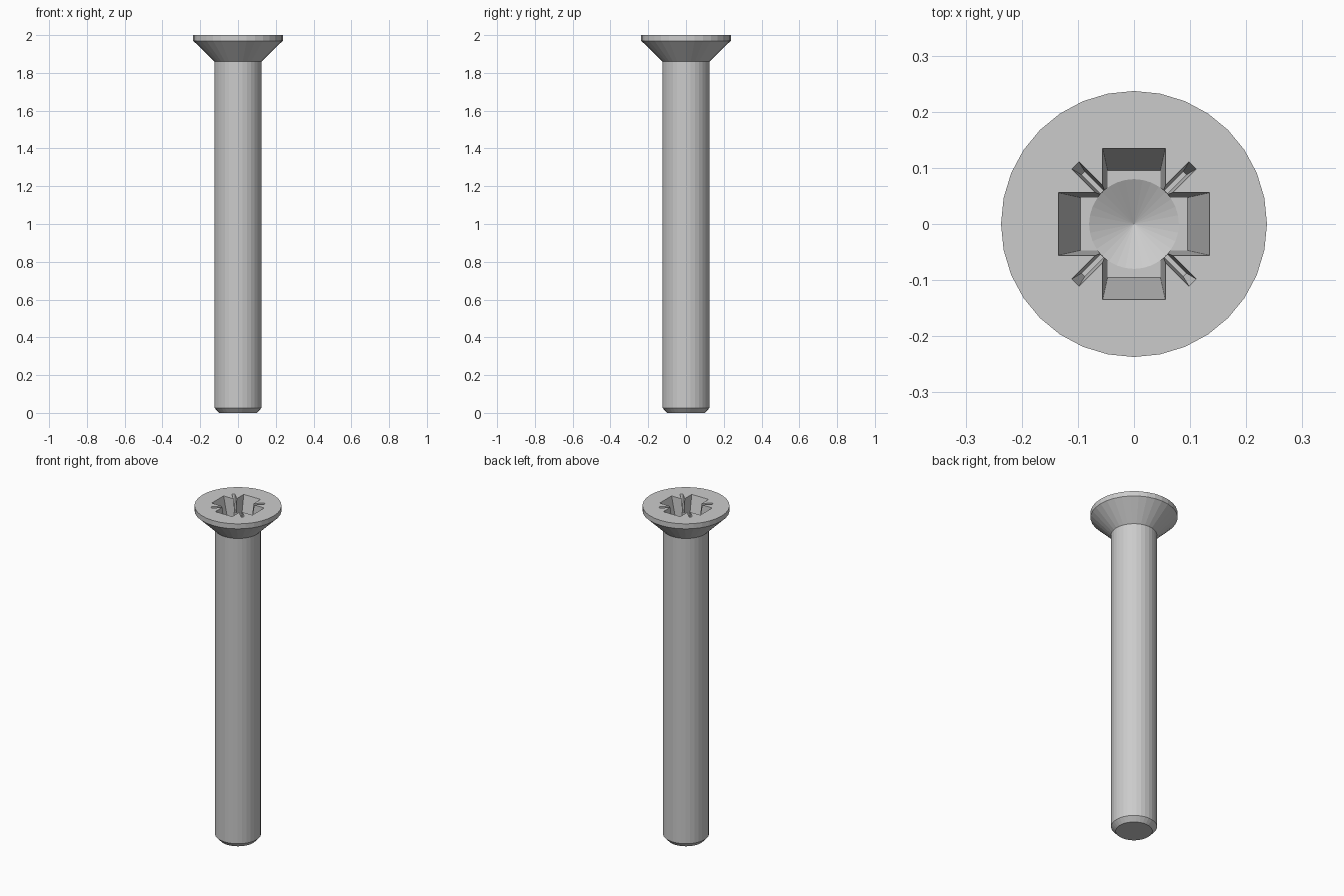
import bpy, bmesh, math
from mathutils import Matrix

if "Cube" in bpy.data.objects:
    bpy.data.objects.remove(bpy.data.objects["Cube"])

TOP = 2.0


def finish(bm, name):
    bmesh.ops.recalc_face_normals(bm, faces=bm.faces)
    mesh = bpy.data.meshes.new(name)
    bm.to_mesh(mesh)
    bm.free()
    obj = bpy.data.objects.new(name, mesh)
    bpy.context.collection.objects.link(obj)
    return obj


def lathe(name, profile, sides=32):
    """Revolve (radius, z) points; radius 0 makes a tip."""
    bm = bmesh.new()
    rings = []
    for r, z in profile:
        if r == 0:
            rings.append([bm.verts.new((0, 0, z))])
        else:
            rings.append([bm.verts.new((r * math.cos(2 * math.pi * i / sides),
                                        r * math.sin(2 * math.pi * i / sides), z))
                          for i in range(sides)])
    for a, b in zip(rings, rings[1:]):
        for i in range(sides):
            j = (i + 1) % sides
            if len(a) == 1:
                bm.faces.new((a[0], b[i], b[j]))
            elif len(b) == 1:
                bm.faces.new((a[i], a[j], b[0]))
            else:
                bm.faces.new((a[i], a[j], b[j], b[i]))
    for ring in (rings[0], rings[-1]):
        if len(ring) > 1:
            bm.faces.new(ring)
    return finish(bm, name)


def tapered_cross(name, top, bottom, depth, turn):
    """Two crossed bars; top and bottom are (half length, half width)."""
    cutters = []
    over = 0.02
    k = over / depth
    high = [t + (t - b) * k for t, b in zip(top, bottom)]
    for n in range(2):
        bm = bmesh.new()
        rings = []
        for (l, w), z in ((bottom, TOP - depth), (high, TOP + over)):
            rings.append([bm.verts.new((x * l, y * w, z))
                          for x, y in ((-1, -1), (1, -1), (1, 1), (-1, 1))])
        for i in range(4):
            j = (i + 1) % 4
            bm.faces.new((rings[0][i], rings[0][j], rings[1][j], rings[1][i]))
        bm.faces.new(rings[0])
        bm.faces.new(rings[1])
        bm.transform(Matrix.Rotation(turn + n * math.pi / 2, 4, 'Z'))
        cutters.append(finish(bm, f"{name}_{n + 1}"))
    return cutters


# Screw body: chamfered tip, shank, countersunk head
screw = lathe("countersunk_screw", [(0.1, 0), (0.125, 0.027), (0.125, 1.86),
                                    (0.237, 1.97), (0.237, TOP)])

# Drive recess: conical core, wide wings, thin diagonal slots
depth = 0.16
cutters = [lathe("recess_core", [(0, TOP - depth - 0.04), (0.08, TOP - depth),
                                 (0.081, TOP + 0.02)])]
cutters += tapered_cross("wing_cutter", (0.135, 0.056), (0.095, 0.047), depth, 0)
cutters += tapered_cross("slot_cutter", (0.148, 0.009), (0.128, 0.004), 0.08, math.pi / 4)

for cutter in cutters:
    mod = screw.modifiers.new(cutter.name, 'BOOLEAN')
    mod.operation = 'DIFFERENCE'
    mod.solver = 'EXACT'
    mod.object = cutter

# Apply the cuts and remove the cutters
bpy.context.view_layer.update()
graph = bpy.context.evaluated_depsgraph_get()
cut_mesh = bpy.data.meshes.new_from_object(screw.evaluated_get(graph))
screw.modifiers.clear()
screw.data = cut_mesh
for cutter in cutters:
    bpy.data.objects.remove(cutter)
